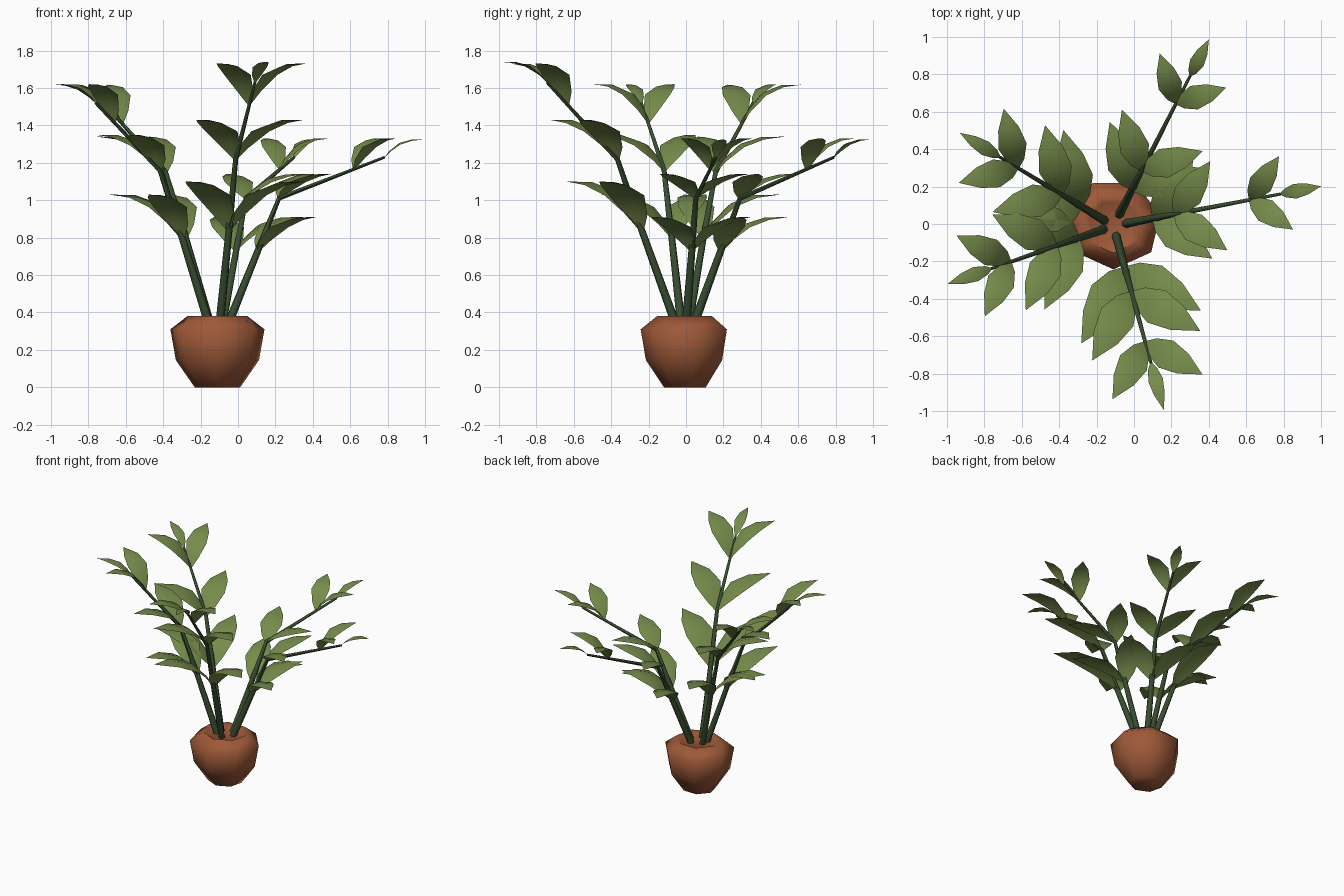
import bpy, math
from mathutils import Vector

if "Cube" in bpy.data.objects:
    bpy.data.objects.remove(bpy.data.objects["Cube"])

CX, CY = -0.11, -0.01


def material(name, rgb):
    m = bpy.data.materials.new(name)
    m.diffuse_color = (*rgb, 1)
    m.use_nodes = True
    m.node_tree.nodes["Principled BSDF"].inputs["Base Color"].default_value = m.diffuse_color
    return m


TERRACOTTA = material("terracotta", (0.34, 0.10, 0.04))
STEM = material("stem_green", (0.04, 0.075, 0.03))
LEAF = material("leaf_green", (0.18, 0.26, 0.07))


def make(name, verts, faces, mat, angle):
    me = bpy.data.meshes.new(name)
    me.from_pydata(verts, [], faces)
    me.update()
    ob = bpy.data.objects.new(name, me)
    bpy.context.collection.objects.link(ob)
    me.materials.append(mat)
    bpy.ops.object.select_all(action='DESELECT')
    ob.select_set(True)
    bpy.context.view_layer.objects.active = ob
    bpy.ops.object.shade_smooth_by_angle(angle=math.radians(angle))
    return ob


def skin(rings):
    """Bridge a list of equal rings of points and cap both ends."""
    n = len(rings[0])
    verts = [p for r in rings for p in r]
    faces = [(i * n + k, i * n + (k + 1) % n, (i + 1) * n + (k + 1) % n, (i + 1) * n + k)
             for i in range(len(rings) - 1) for k in range(n)]
    faces.append(tuple(reversed(range(n))))
    faces.append(tuple(range(len(verts) - n, len(verts))))
    return verts, faces


# Seven-sided pot with a shallow soil recess
profile = [(0.125, 0), (0.228, 0.145), (0.258, 0.31), (0.165, 0.38), (0.135, 0.362)]
rings = []
for r, z in profile:
    angs = [math.tau * k / 7 - math.pi / 2 for k in range(7)]
    rings.append([(CX + r * math.cos(a), CY + 0.01 + r * 0.94 * math.sin(a), z) for a in angs])
make("pot", *skin(rings), TERRACOTTA, 75)


def stem(name, heading, path):
    """Tapered six-sided stem through (radius, height) points."""
    d = Vector((math.cos(heading), math.sin(heading), 0))
    side = Vector((-d.y, d.x, 0))
    pts = [Vector((CX, CY, z)) + d * r for r, z in path]
    rings = []
    for i, (p, w) in enumerate(zip(pts, (0.024, 0.019, 0.014, 0.008))):
        t = (pts[min(i + 1, len(pts) - 1)] - pts[max(i - 1, 0)]).normalized()
        up = t.cross(side)
        rings.append([p + w * (side * math.cos(k * math.tau / 6) - up * math.sin(k * math.tau / 6))
                      for k in range(6)])
    make(name, *skin(rings), STEM, 60)


# Leaf stations: distance along, half-width share, rise share
STATIONS = [(0, 0.12, 0), (0.12, 0.6, 0.36), (0.36, 1, 0.80), (0.66, 0.74, 0.99), (1, 0.0, 1.0)]


def leaf(name, root, heading, length, width, rise):
    """Arched leaf with a slight fold along the middle."""
    d = Vector((math.cos(heading), math.sin(heading), 0))
    side = Vector((-d.y, d.x, 0))
    verts = []
    for s, w, h in STATIONS[:-1]:
        c = root + d * length * s + Vector((0, 0, rise * h))
        e = side * width / 2 * w
        drop = Vector((0, 0, 0.1 * width * w))
        verts += [c - e - drop, c, c + e - drop]
    verts.append(root + d * length + Vector((0, 0, rise)))
    faces = [(3 * i + k, 3 * i + k + 3, 3 * i + k + 4, 3 * i + k + 1)
             for i in range(3) for k in (0, 1)] + [(9, 12, 10), (10, 12, 11)]
    make(name, verts, faces, LEAF, 80)


# Five stems: heading, stem path (radius, height), leaf lengths and rises
PLANTS = [
    (62.9, [(0.068, 0.36), (0.22, 0.73), (0.335, 1.01), (0.90, 1.23)],
     (0.38, 0.34, 0.28, 0.22), (0.18, 0.13, 0.165, 0.095)),
    (10.8, [(0.068, 0.36), (0.22, 0.73), (0.335, 1.01), (0.91, 1.23)],
     (0.38, 0.34, 0.28, 0.22), (0.18, 0.13, 0.165, 0.095)),
    (-74.7, [(0.055, 0.36), (0.235, 0.84), (0.37, 1.22), (0.76, 1.63)],
     (0.465, 0.42, 0.35, 0.26), (0.26, 0.21, 0.22, 0.11)),
    (199.3, [(0.055, 0.36), (0.20, 0.80), (0.325, 1.16), (0.69, 1.52)],
     (0.42, 0.38, 0.32, 0.25), (0.23, 0.19, 0.205, 0.10)),
    (148.8, [(0.055, 0.36), (0.20, 0.80), (0.325, 1.15), (0.71, 1.52)],
     (0.42, 0.38, 0.325, 0.25), (0.23, 0.19, 0.205, 0.10)),
]

for i, (deg, path, lengths, rises) in enumerate(PLANTS):
    a = math.radians(deg)
    stem(f"stem_{i}", a, path)
    d = Vector((math.cos(a), math.sin(a), 0))
    nodes = [Vector((CX, CY, z)) + d * r for r, z in path]
    # leaf pairs at both bends and near the tip, then one narrow end leaf
    roots = [nodes[1], nodes[2], nodes[2].lerp(nodes[3], 0.71)]
    for j, root in enumerate(roots):
        for s, label in ((-1, "right"), (1, "left")):
            leaf(f"leaf_{i}_{j}_{label}", root, a + s * math.radians(45.5),
                 lengths[j], lengths[j] * 0.47, rises[j])
    leaf(f"end_leaf_{i}", nodes[3], a, lengths[3], 0.08, rises[3])
